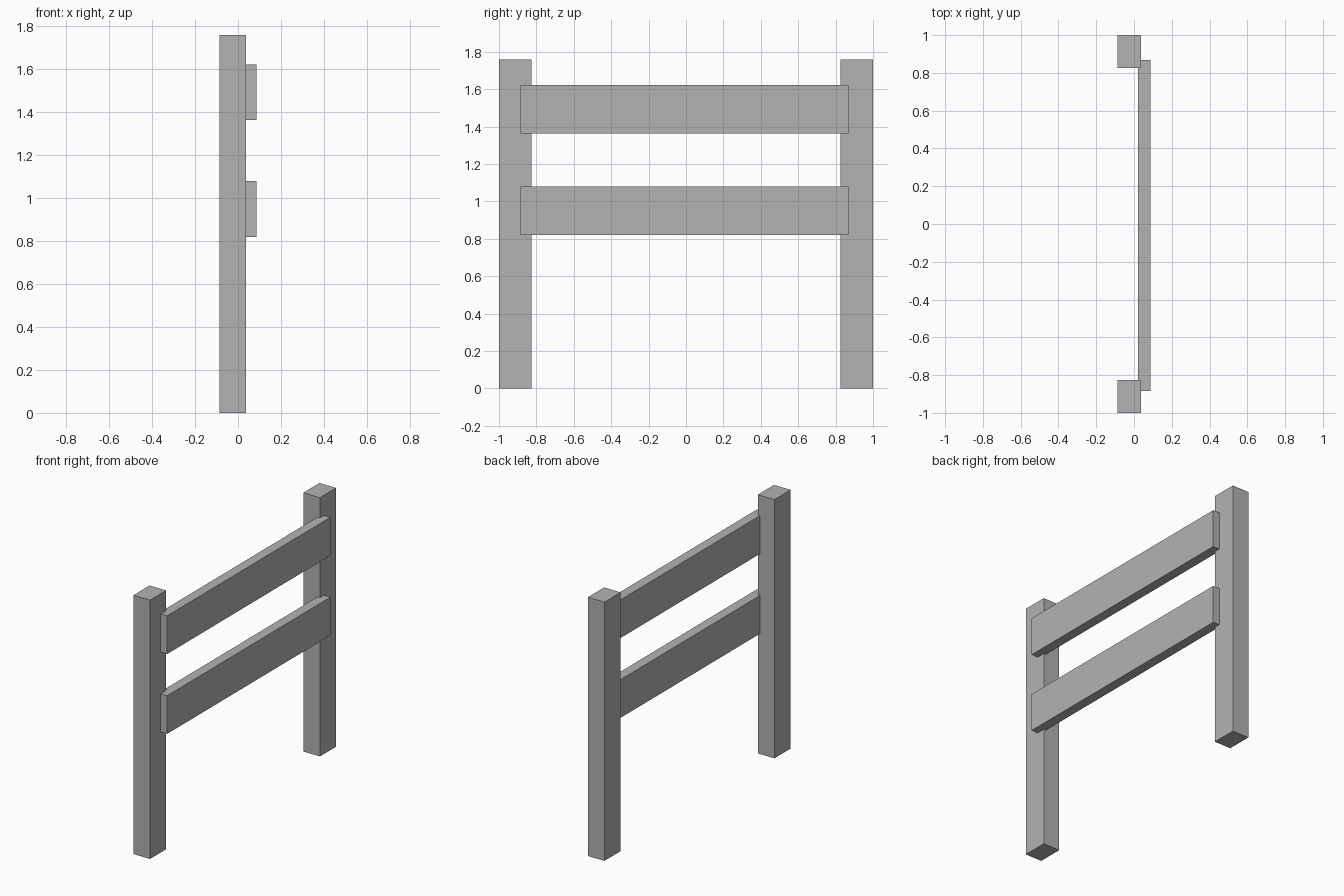
import bpy

default = bpy.data.objects.get("Cube")
if default:
    bpy.data.objects.remove(default, do_unlink=True)

# Single flat grey for the whole fence
grey = bpy.data.materials.new("plain_grey")
grey.use_nodes = True
colour = (0.448, 0.448, 0.448, 1)
grey.diffuse_color = colour
grey.node_tree.nodes["Principled BSDF"].inputs["Base Color"].default_value = colour


def box(name, x, y, z):
    """Add a box spanning the (low, high) range on each axis."""
    spans = (x, y, z)
    bpy.ops.mesh.primitive_cube_add(size=1, location=[(a + b) / 2 for a, b in spans])
    obj = bpy.context.object
    obj.name = name
    obj.scale = [b - a for a, b in spans]
    bpy.ops.object.transform_apply(location=False, rotation=False, scale=True)
    obj.data.materials.append(grey)
    return obj


# Upright posts at both ends
box("front_post", (-0.087, 0.038), (-1, -0.826), (0, 1.76))
box("back_post", (-0.087, 0.038), (0.826, 1), (0, 1.76))

# Horizontal rails, let slightly into the posts
for name, bottom in (("lower_rail", 0.82), ("upper_rail", 1.363)):
    box(name, (0.02, 0.087), (-0.885, 0.869), (bottom, bottom + 0.26))
